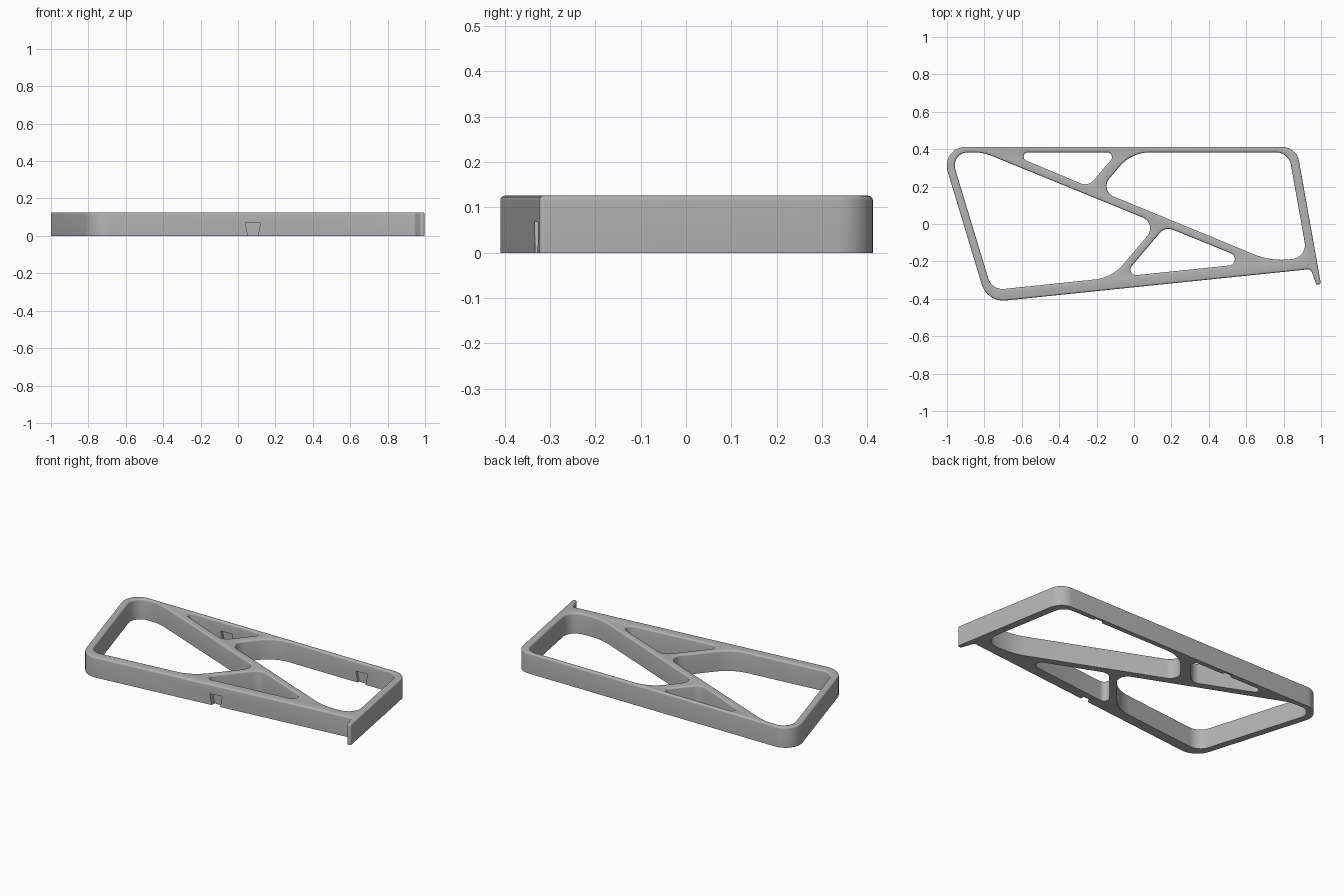
import bpy, bmesh, math
from mathutils import Vector

if "Cube" in bpy.data.objects:
    bpy.data.objects.remove(bpy.data.objects["Cube"], do_unlink=True)

HEIGHT = 0.126
BEVEL = 0.01
STEPS = 4

grey = bpy.data.materials.new("plain grey")
grey.use_nodes = True
COLOUR = (0.45, 0.45, 0.45, 1)
grey.diffuse_color = COLOUR
grey.node_tree.nodes["Principled BSDF"].inputs["Base Color"].default_value = COLOUR


def rounded_outline(corners, grow=0.0, segments=10):
    """Fillet every (x, y, radius) corner of an anticlockwise outline and offset it outwards."""
    points = []
    for i, (x, y, radius) in enumerate(corners):
        here = Vector((x, y))
        back = (Vector(corners[i - 1][:2]) - here).normalized()
        ahead = (Vector(corners[(i + 1) % len(corners)][:2]) - here).normalized()
        side = 1 if (-back).cross(ahead) > 0 else -1
        half = back.angle(ahead) / 2
        centre = here + (back + ahead).normalized() * radius / math.sin(half)
        start = here + back * radius / math.tan(half) - centre
        angle = math.atan2(start.y, start.x)
        sweep = side * (math.pi - 2 * half)
        for k in range(segments + 1):
            a = angle + sweep * k / segments
            points.append(centre + Vector((math.cos(a), math.sin(a))) * (radius + side * grow))
    return points


def loft(name, rings):
    """Make a closed solid from matching rings of (x, y, z) points."""
    bm = bmesh.new()
    loops = [[bm.verts.new(p) for p in ring] for ring in rings]
    for low, high in zip(loops, loops[1:]):
        for i in range(len(low)):
            j = (i + 1) % len(low)
            bm.faces.new((low[i], low[j], high[j], high[i]))
    bm.faces.new(loops[0][::-1])
    bm.faces.new(loops[-1])
    bmesh.ops.recalc_face_normals(bm, faces=bm.faces)
    mesh = bpy.data.meshes.new(name)
    bm.to_mesh(mesh)
    bm.free()
    mesh.materials.append(grey)
    obj = bpy.data.objects.new(name, mesh)
    bpy.context.collection.objects.link(obj)
    return obj


def prism(name, corners, bottom, direction, above=0.0):
    """Upright prism whose wall curves in (-1) or out (+1) at the top."""
    levels = [(bottom, 0.0)]
    for k in range(STEPS + 1):
        a = math.pi / 2 * k / STEPS
        levels.append((HEIGHT - BEVEL * (1 - math.sin(a)), direction * BEVEL * (1 - math.cos(a))))
    if above:
        levels.append((HEIGHT + above, direction * BEVEL))
    return loft(name, [[(p.x, p.y, z) for p in rounded_outline(corners, grow)]
                       for z, grow in levels])


def notch(name, x, y_front, y_back):
    """Dovetail slot, wider at its top."""
    section = [(-0.025, -0.01), (0.025, -0.01), (0.04, 0.068), (-0.04, 0.068)]
    return loft(name, [[(x + dx, y, z) for dx, z in section] for y in (y_front, y_back)])


# Outer wall with the thin lip at the front left corner
frame = prism("bracket_frame", [
    (-0.785, -0.419, 0.12), (0.945, -0.241, 0.02), (0.975, -0.324, 0.011),
    (1.0, -0.324, 0.011), (0.869, 0.412, 0.09), (-1.036, 0.412, 0.1)], 0.0, -1)

# Openings between the rails and struts
openings = {
    "large_right_opening": [(-0.76, -0.354, 0.08), (-0.118, -0.287, 0.23), (0.127, 0.002, 0.062),
                            (-0.807, 0.383, 0.25), (-0.983, 0.383, 0.07)],
    "large_left_opening": [(-0.186, 0.179, 0.06), (0.731, -0.199, 0.38), (0.927, -0.179, 0.075),
                           (0.827, 0.383, 0.08), (-0.013, 0.383, 0.21)],
    "small_back_opening": [(-0.244, 0.2, 0.06), (-0.089, 0.383, 0.025), (-0.682, 0.383, 0.023)],
    "small_front_opening": [(-0.06, -0.281, 0.03), (0.644, -0.208, 0.034), (0.167, -0.014, 0.06)],
}
cutters = [prism(name, corners, -0.05, 1, 0.03) for name, corners in openings.items()]

# Dovetail slots: one outside the front rail, two inside the back rail
cutters.append(notch("front_slot", 0.08, -0.36, -0.305))
for x in (-0.345, 0.58):
    cutters.append(notch("back_slot", x, 0.365, 0.398))

# Cut everything out of the frame
bpy.context.view_layer.objects.active = frame
for cutter in cutters:
    cutter.hide_render = True
    cut = frame.modifiers.new(cutter.name, "BOOLEAN")
    cut.operation = "DIFFERENCE"
    cut.solver = "EXACT"
    cut.object = cutter
    bpy.ops.object.modifier_apply(modifier=cut.name)
    bpy.data.objects.remove(cutter, do_unlink=True)

bpy.ops.object.select_all(action="DESELECT")
frame.select_set(True)
bpy.ops.object.shade_smooth_by_angle(angle=math.radians(35))
